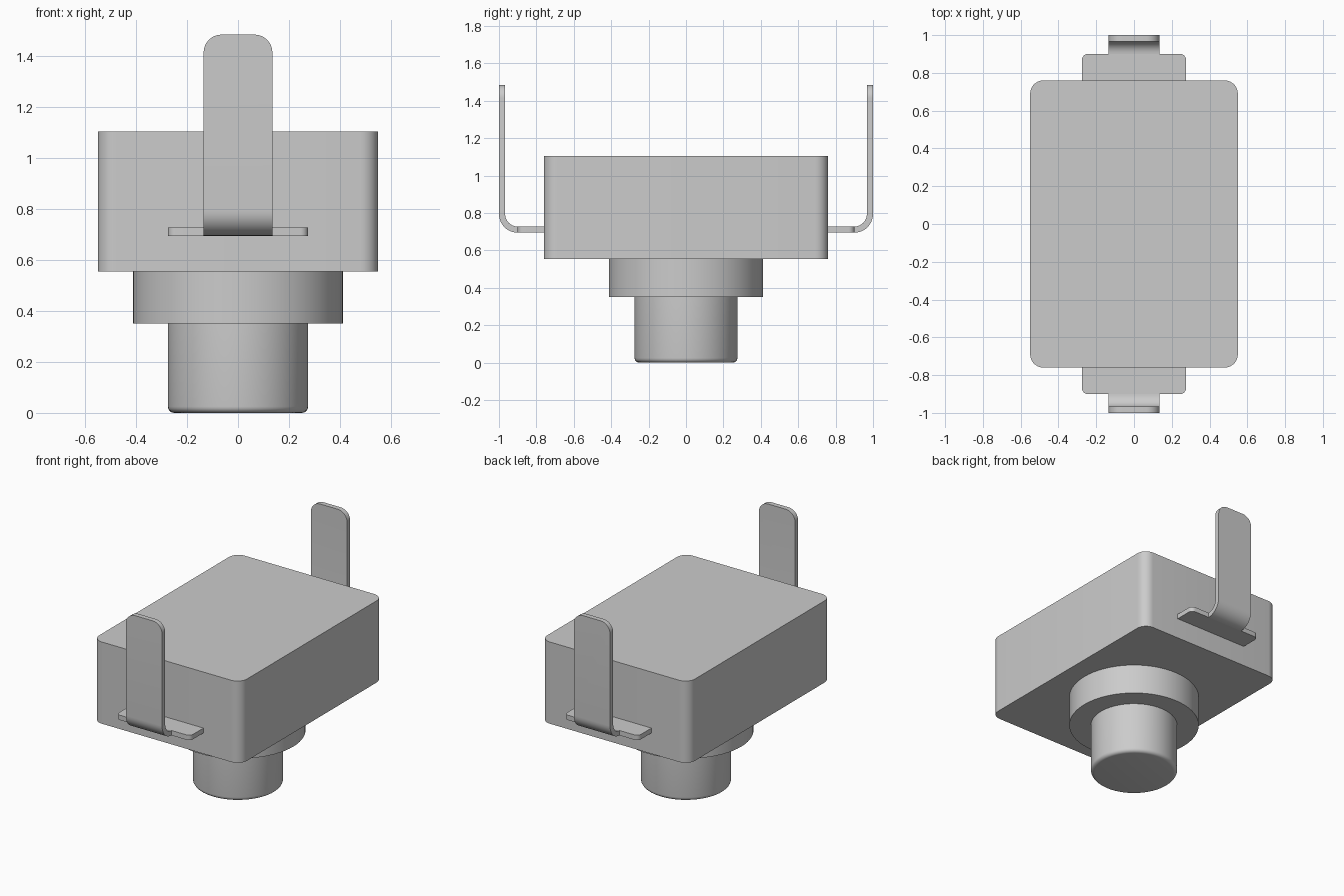
import bpy, bmesh, math

default = bpy.data.objects.get("Cube")
if default:
    bpy.data.objects.remove(default, do_unlink=True)

GREY = (0.6, 0.6, 0.6, 1.0)
mat = bpy.data.materials.new("plain grey")
mat.use_nodes = True
mat.diffuse_color = GREY
mat.node_tree.nodes["Principled BSDF"].inputs["Base Color"].default_value = GREY


def finish(bm, name):
    """Turn a bmesh into a named, shaded object."""
    bmesh.ops.recalc_face_normals(bm, faces=bm.faces)
    mesh = bpy.data.meshes.new(name)
    bm.to_mesh(mesh)
    bm.free()
    mesh.materials.append(mat)
    ob = bpy.data.objects.new(name, mesh)
    bpy.context.collection.objects.link(ob)
    bpy.ops.object.select_all(action="DESELECT")
    ob.select_set(True)
    bpy.context.view_layer.objects.active = ob
    bpy.ops.object.shade_smooth_by_angle(angle=math.radians(35))
    return ob


def prism(outline, offset):
    """Extrude a closed outline by an offset vector."""
    bm = bmesh.new()
    face = bm.faces.new([bm.verts.new(p) for p in outline])
    new = bmesh.ops.extrude_face_region(bm, geom=[face])["geom"]
    verts = [v for v in new if isinstance(v, bmesh.types.BMVert)]
    bmesh.ops.translate(bm, verts=verts, vec=offset)
    return bm


def round_edges(bm, test, radius, segments=8):
    edges = [e for e in bm.edges if test(*(v.co for v in e.verts))]
    bmesh.ops.bevel(bm, geom=edges, offset=radius, segments=segments,
                    profile=0.5, affect="EDGES")


def upright(a, b):
    return abs(a.z - b.z) > 0.01


def block(x, y0, y1, z0, height):
    return prism([(-x, y0, z0), (x, y0, z0), (x, y1, z0), (-x, y1, z0)],
                 (0, 0, height))


def cylinder(radius, z0, z1):
    bm = bmesh.new()
    ring = [(radius * math.cos(math.tau * i / 64),
             radius * math.sin(math.tau * i / 64), z0) for i in range(64)]
    bm.free()
    return prism(ring, (0, 0, z1 - z0))


# Main housing with rounded upright corners
body = block(0.55, -0.76, 0.76, 0.555, 0.55)
round_edges(body, upright, 0.07)
finish(body, "housing")

# Collar and push button underneath
finish(cylinder(0.412, 0.35, 0.555), "collar")
button = cylinder(0.275, 0, 0.35)
round_edges(button, lambda a, b: max(a.z, b.z) < 0.01, 0.025, 5)
finish(button, "button")

# Bent terminals, one at each end
THICK, BEND, FOOT, TIP = 0.033, 0.1, 0.695, 1.485


def arc(radius):
    return [(0.9 + radius * math.sin(t), FOOT + BEND - radius * math.cos(t))
            for t in (math.pi / 2 * i / 10 for i in range(11))]


for side, label in ((-1, "front"), (1, "back")):
    # Wide foot with rounded outer corners
    foot = block(0.275, side * 0.75, side * 0.9, FOOT, THICK)
    round_edges(foot, lambda a, b: upright(a, b) and abs(a.y) > 0.85, 0.03, 6)
    finish(foot, label + "_terminal_foot")

    # Strip that curves upward from the foot
    path = arc(BEND) + [(1.0, TIP), (1.0 - THICK, TIP)] + arc(BEND - THICK)[::-1]
    strip = prism([(-0.135, side * y, z) for y, z in path], (0.27, 0, 0))
    round_edges(strip, lambda a, b: min(a.z, b.z) > TIP - 0.01
                and abs(a.x - b.x) < 0.01, 0.07)
    finish(strip, label + "_terminal_strip")
